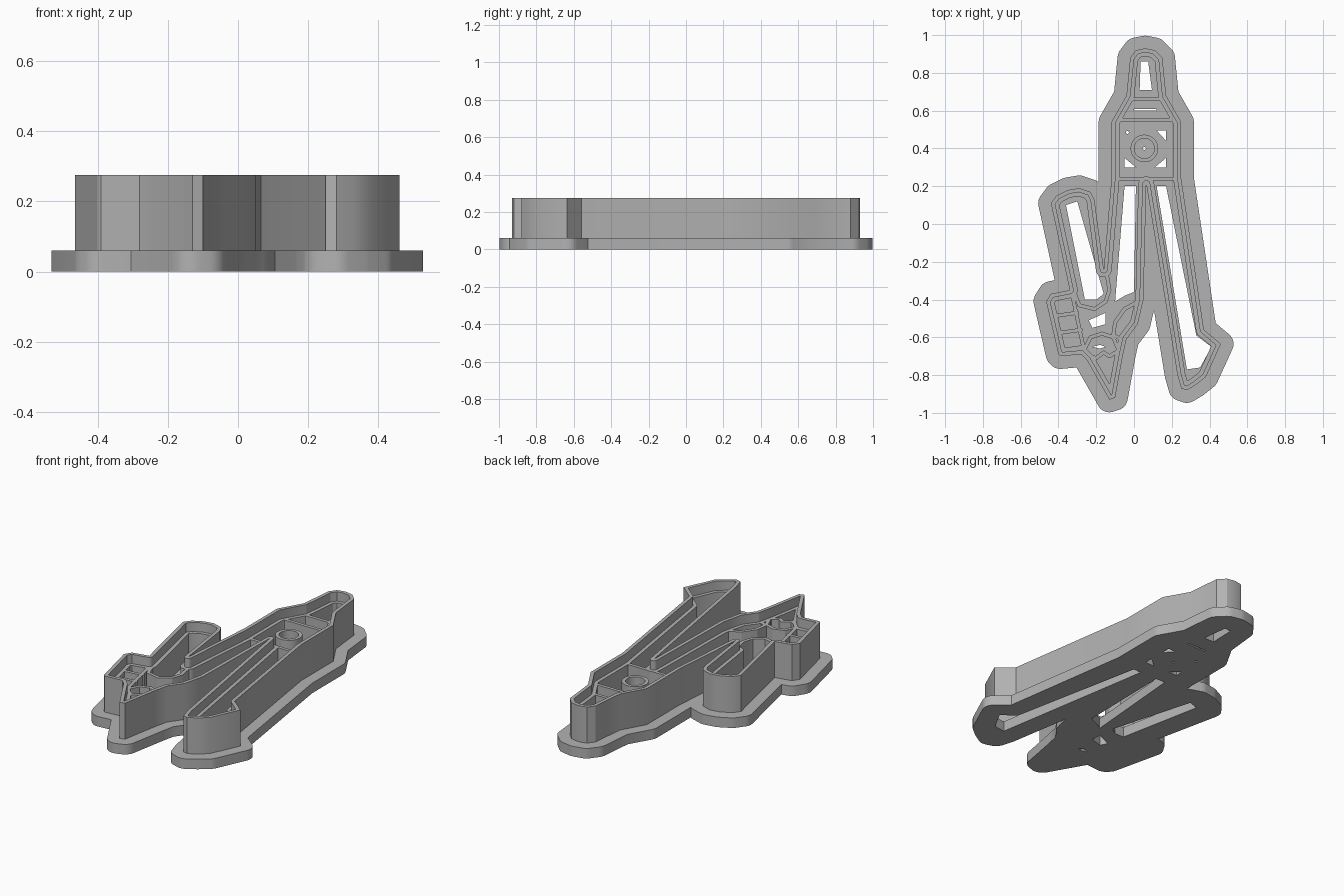
import bpy
import bmesh
import math
from mathutils import Vector
from mathutils.geometry import delaunay_2d_cdt, intersect_point_line

if "Cube" in bpy.data.objects:
    bpy.data.objects.remove(bpy.data.objects["Cube"])

FLANGE_TOP, DETAIL_TOP, WALL_TOP = 0.06, 0.22, 0.275
FLANGE_REACH, WALL, BAND, STROKE = 0.067, 0.021, 0.042, 0.01

grey = bpy.data.materials.new("plain grey")
grey.use_nodes = True
colour = (0.45, 0.45, 0.45, 1)
grey.diffuse_color = colour
grey.node_tree.nodes["Principled BSDF"].inputs["Base Color"].default_value = colour


def path(*points):
    """Points given in hundredths of a unit."""
    return [Vector(p) / 100 for p in points]


def circle(x, y, radius, count=40):
    turns = [math.tau * i / count for i in range(count)]
    return path(*[(x + radius * math.cos(a), y + radius * math.sin(a)) for a in turns])


def pairs(loop):
    return list(zip(loop, loop[1:] + loop[:1]))


def there_and_back(line):
    return line + line[-2:0:-1]


def offset(loop, distance):
    """Parallel loop to the right of travel, with round outer corners."""
    result = []
    for before, here, after in zip(loop[-1:] + loop[:-1], loop, loop[1:] + loop[:1]):
        a, b = here - before, after - here
        start = math.atan2(-a.x, a.y)
        turn = math.atan2(a.cross(b), a.dot(b))
        if a.dot(b) < 0 and abs(a.cross(b)) < 1e-9:
            turn = math.pi
        steps = max(1, math.ceil(turn / 0.2))
        for i in range(steps + 1):
            angle = start + turn * i / steps
            result.append(here + distance * Vector((math.cos(angle), math.sin(angle))))
    return result


def gap(point, loop):
    """Distance from a point to the nearest edge of a loop."""
    best = math.inf
    for a, b in pairs(loop):
        near, t = intersect_point_line(point, a, b)
        near = a.lerp(b, min(1, max(0, t)))
        best = min(best, (point - near).length)
    return best


def inside(point, loop):
    result = False
    for a, b in pairs(loop):
        if (a.y > point.y) != (b.y > point.y):
            if point.x < a.x + (b.x - a.x) * (point.y - a.y) / (b.y - a.y):
                result = not result
    return result


def slab(name, loops, keep, bottom, top):
    """Extrude the cells of a planar drawing that pass the keep rule."""
    points, edges = [], []
    for loop in loops:
        first, count = len(points), len(loop)
        points += loop
        edges += [(first + i, first + (i + 1) % count) for i in range(count)]
    verts, _, faces, *_ = delaunay_2d_cdt(points, edges, [], 0, 1e-5)
    bm = bmesh.new()
    made = [bm.verts.new((v.x, v.y, bottom)) for v in verts]
    for face in faces:
        centre = sum((verts[i] for i in face), Vector((0, 0))) / len(face)
        if keep(centre):
            bm.faces.new([made[i] for i in face])
    bmesh.ops.delete(bm, geom=[v for v in bm.verts if not v.link_faces], context="VERTS")
    bmesh.ops.dissolve_limit(bm, angle_limit=0.01, verts=bm.verts[:], edges=bm.edges[:])
    grown = bmesh.ops.extrude_face_region(bm, geom=bm.faces[:], use_keep_orig=True)["geom"]
    lifted = [g for g in grown if isinstance(g, bmesh.types.BMVert)]
    bmesh.ops.translate(bm, verts=lifted, vec=(0, 0, top - bottom))
    bmesh.ops.recalc_face_normals(bm, faces=bm.faces[:])
    mesh = bpy.data.meshes.new(name)
    bm.to_mesh(mesh)
    bm.free()
    mesh.materials.append(grey)
    obj = bpy.data.objects.new(name, mesh)
    bpy.context.collection.objects.link(obj)
    bpy.ops.object.select_all(action="DESELECT")
    obj.select_set(True)
    bpy.context.view_layer.objects.active = obj
    bpy.ops.object.shade_smooth_by_angle(angle=math.radians(30))


# Silhouette, clockwise from the head, then reversed to run counterclockwise
head = path((-4, 68), (-2, 88), (1, 92), (6, 93), (11, 92), (15, 88), (17, 68))
right_leg = path((25, 54), (25, 24), (37, -56), (46, -63.5), (38, -81), (33, -85),
                 (28, -88), (25, -87), (23, -80), (6.5, 21))
thumb_and_tip = path((5, -40), (2, -53), (-4, -61), (-6, -70), (-10, -92), (-13, -93))
fingers = path((-25, -72), (-28, -69), (-39, -70), (-40, -69), (-46.5, -41),
               (-44, -37), (-34, -35))
arm = path((-44, 11), (-41, 15), (-35, 18), (-29, 19), (-23, 17), (-21, 13), (-16, -24))
shoulder = path((-12, 23), (-12, 54))
outline = (head + right_leg + thumb_and_tip + fingers + arm + shoulder)[::-1]
inward = outline[::-1]

# Openings through the flange
holes = [
    path((3.5, 86), (7.5, 86), (9.5, 71), (3, 71)),
    path((-5, 20), (1, 20), (0, -36), (-5, -38), (-10, -41)),
    path((-36, 10), (-30, 12), (-16, -37), (-20, -40), (-26, -40)),
    path((12, 20), (17, 20), (33, -59), (41, -65), (35, -76), (28, -77)),
    path((0, 61), (12, 61), (12, 60), (0, 60)),
    path((12, 49.5), (17, 49.5), (17, 44)),
    path((17, 35), (17, 30), (11, 30)),
    path((-5, 35), (-5, 30), (1, 30)),
    path((-24, -51), (-15, -47), (-15, -53), (-22, -55)),
    path((-22, -65), (-18, -64), (-15, -65), (-18, -66)),
    circle(-3.5, 48.5, 0.8, 8),
    circle(5.5, 40, 0.8, 12),
]

# Thin inner lines
lines = [
    path((-3, 66), (16, 66)),
    path((-8, 55), (21, 55)),
    path((-11, 24), (24, 24)),
    path((6, 24), (6.5, 19)),
    path((-32, -35), (-29, -43), (-21, -45), (-15, -41), (-13, -35), (-15, -23)),
    path((-33, -36), (-26, -69)),
    path((-44, -49), (-30, -47)),
    path((-42, -58), (-28, -56)),
    path((-40, -67), (-26, -65)),
    path((4, -40), (-5, -45), (-10, -52), (-11, -59), (-4, -62)),
    path((-26, -66), (-23, -60), (-17, -58), (-11, -60), (-9, -65)),
    path((-26, -69), (-20, -71), (-16, -68), (-13, -70), (-8, -67)),
]
strokes = [there_and_back(line) for line in lines]
ring = circle(5.5, 40, 6.3)

# Wide flange around the foot of the cutter
slab("base_flange", [offset(outline, FLANGE_REACH)] + holes,
     lambda p: (inside(p, outline) or gap(p, outline) < FLANGE_REACH)
     and not any(inside(p, hole) for hole in holes), 0, FLANGE_TOP)

# Tall cutting wall along the silhouette
slab("cutting_wall", [outline, offset(inward, WALL)],
     lambda p: inside(p, outline) and gap(p, outline) < WALL, FLANGE_TOP - 0.005, WALL_TOP)

# Lower inner band, inner lines and the round eyelet
marks = strokes + [ring]
mark_edges = [offset(s, STROKE) for s in marks] + [offset(ring[::-1], STROKE)]
slab("inner_details", [offset(inward, WALL), offset(inward, BAND)] + mark_edges,
     lambda p: inside(p, outline) and gap(p, outline) > WALL
     and (gap(p, outline) < BAND or any(gap(p, s) < STROKE for s in marks)),
     FLANGE_TOP - 0.005, DETAIL_TOP)
